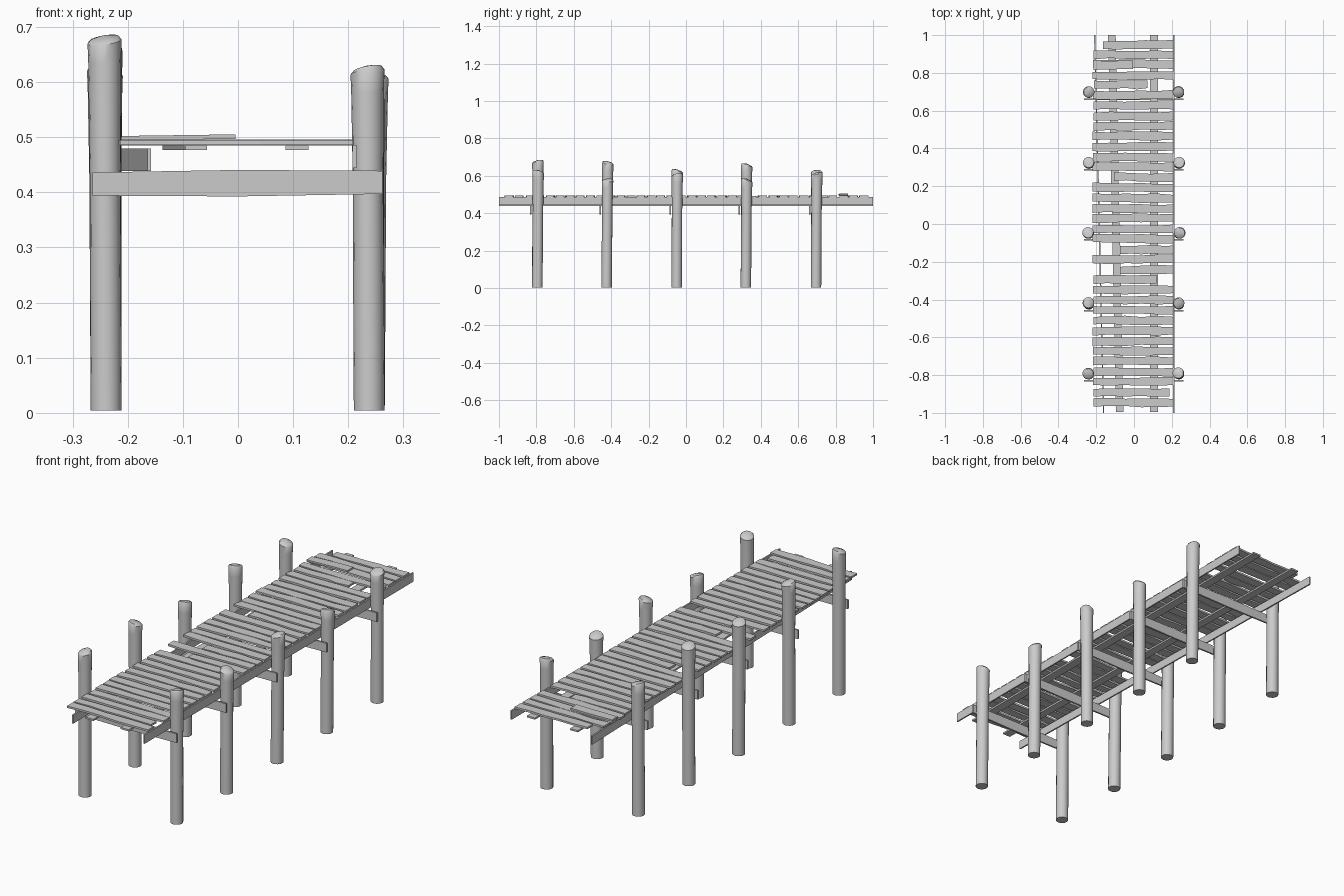
import bpy, bmesh, math, random
from mathutils import Vector

if "Cube" in bpy.data.objects:
    bpy.data.objects.remove(bpy.data.objects["Cube"])

random.seed(7)
J = lambda a: random.uniform(-a, a)


def loft(name, rings, smooth=False, apex=None):
    """Skin a list of equal-length rings; cap the ends, optional apex on the last."""
    bm = bmesh.new()
    loops = [[bm.verts.new(p) for p in r] for r in rings]
    n = len(loops[0])
    for a, b in zip(loops, loops[1:]):
        for k in range(n):
            bm.faces.new((a[k], a[(k + 1) % n], b[(k + 1) % n], b[k]))
    bm.faces.new(loops[0][::-1])
    if apex:
        c = bm.verts.new(apex)
        for k in range(n):
            bm.faces.new((loops[-1][k], loops[-1][(k + 1) % n], c))
    else:
        bm.faces.new(loops[-1])
    bmesh.ops.recalc_face_normals(bm, faces=bm.faces)
    me = bpy.data.meshes.new(name)
    bm.to_mesh(me)
    bm.free()
    ob = bpy.data.objects.new(name, me)
    bpy.context.collection.objects.link(ob)
    if smooth:
        bpy.ops.object.select_all(action='DESELECT')
        bpy.context.view_layer.objects.active = ob
        ob.select_set(True)
        bpy.ops.object.shade_smooth_by_angle(angle=math.radians(40))
    return ob


def board(name, start, end, width, height, cuts=1, wobble=0.0, bow=0.0):
    """Rectangular board between two centre points, width is horizontal."""
    a, b = Vector(start), Vector(end)
    side = Vector((0, 0, 1)).cross(b - a).normalized()
    rings = []
    for i in range(cuts + 1):
        t = i / cuts
        c = a.lerp(b, t) + side * J(wobble)
        w = width / 2 + J(wobble)
        h = height / 2 + bow * math.sin(math.pi * t)
        up = Vector((0, 0, h))
        rings.append([c - side * w - up, c + side * w - up,
                      c + side * w + up, c - side * w + up])
    return loft(name, rings)


def post(name, x, y, h, lean_x, lean_y):
    """Round pile with uneven girth and a slanted, slightly domed top."""
    n, r = 16, 0.028
    tilt = 0.007
    ang = J(math.pi)
    rings = []
    for z, s in ((0.004, 1.0), (0.2, 1.0), (0.42, 0.99), (h - 0.05, 1.06),
                 (h - 0.012, 1.1), (h - 0.006, 0.93)):
        t = z / h
        top = z > h - 0.03
        ring = []
        for k in range(n):
            a = 2 * math.pi * k / n
            dz = tilt * math.cos(a - ang) if top else 0
            ring.append((x + lean_x * t + r * s * math.cos(a),
                         y + lean_y * t + r * s * math.sin(a), z + dz))
        rings.append(ring)
    loft(name, rings, True, (x + lean_x, y + lean_y, h))


# Piles and crossbeams
ys = (-0.795, -0.425, -0.05, 0.32, 0.695)
left_h = (0.685, 0.678, 0.635, 0.665, 0.63)
right_h = (0.63, 0.585, 0.612, 0.585, 0.62)
for i, y in enumerate(ys):
    post(f"left_post_{i}", -0.239, y, left_h[i], -0.002 + J(0.003), 0.005 + J(0.003))
    post(f"right_post_{i}", 0.238, y, right_h[i], 0.001 + J(0.005), 0.005 + J(0.003))
    yb = y - 0.034
    board(f"crossbeam_{i}", (-0.264, yb, 0.415), (0.262, yb, 0.418),
          0.008, 0.042, cuts=2, bow=0.003)

# Side stringers standing on edge
board("right_stringer", (0.211, -1, 0.465), (0.211, 1, 0.465), 0.007, 0.042)
board("left_stringer", (-0.161, -1, 0.459), (-0.208, 1, 0.459), 0.007, 0.04)

# Flat runners under the deck
board("left_runner", (-0.076, -0.995, 0.481), (-0.117, 1, 0.481), 0.04, 0.008)
board("right_runner", (0.107, -0.995, 0.481), (0.107, 1, 0.481), 0.042, 0.008)

# Deck planks, some broken short
spans = {0: (-0.163, 0.21), 4: (-0.213, 0.072), 13: (-0.105, 0.21),
         20: (-0.075, 0.21), 22: (-0.075, 0.21), 23: (-0.215, 0.12),
         34: (-0.215, 0.187)}
for i in range(36):
    y = 0.952 - 0.0542 * i
    x0, x1 = spans.get(i, (-0.217 + J(0.004), 0.209))
    z = 0.490 + J(0.001)
    board(f"plank_{i}", (x0, y + J(0.004), z), (x1, y + J(0.004), z),
          0.043, 0.009, cuts=5, wobble=0.0025)

# Loose broken board lying on the deck
board("loose_board", (-0.215, 0.838, 0.498), (-0.005, 0.842, 0.501), 0.043, 0.008,
      cuts=3, wobble=0.002)
